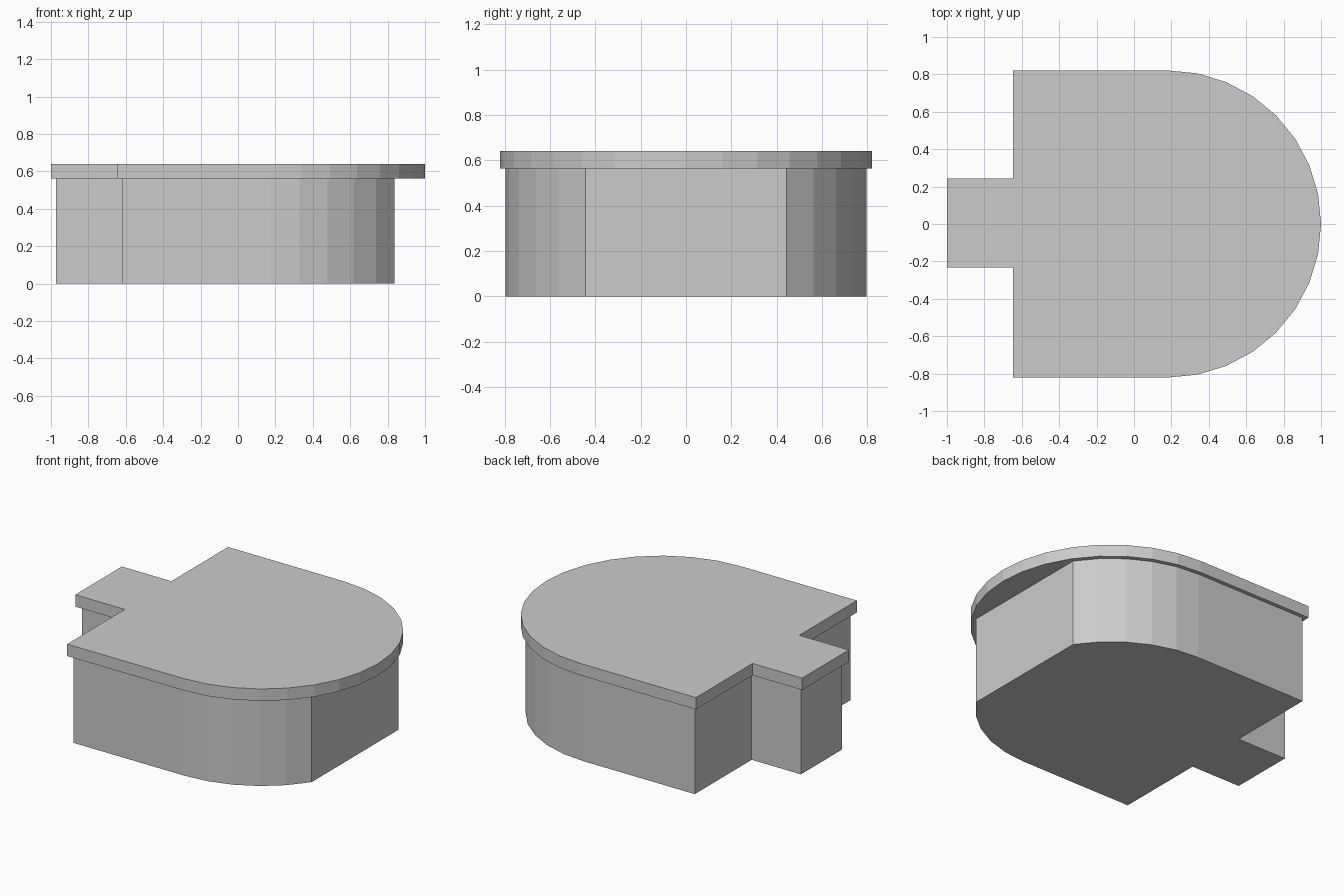
import bpy, bmesh, math

if "Cube" in bpy.data.objects:
    bpy.data.objects.remove(bpy.data.objects["Cube"])

grey = bpy.data.materials.new("light grey")
grey.diffuse_color = (0.6, 0.6, 0.6, 1)
grey.use_nodes = True
grey.node_tree.nodes["Principled BSDF"].inputs["Base Color"].default_value = grey.diffuse_color


def outline(back_x, tab_x, tab_lo, tab_hi, radius, centre_x, skip):
    """Square-backed outline with a tab on -x and a rounded +x end.
    skip = arc steps left out either side of the tip (flat nose)."""
    steps = [i for i in range(-8, 9) if abs(i) >= skip]
    arc = [(centre_x + radius * math.cos(math.radians(i * 11.25)),
            radius * math.sin(math.radians(i * 11.25))) for i in steps]
    return arc + [(back_x, radius), (back_x, tab_hi), (tab_x, tab_hi),
                  (tab_x, tab_lo), (back_x, tab_lo), (back_x, -radius)]


def slab(name, points, z0, z1):
    """Extrude an outline between two heights."""
    bm = bmesh.new()
    base = bm.faces.new([bm.verts.new((x, y, z0)) for x, y in points])
    top = bmesh.ops.extrude_face_region(bm, geom=[base], use_keep_orig=True)
    verts = [v for v in top["geom"] if isinstance(v, bmesh.types.BMVert)]
    bmesh.ops.translate(bm, verts=verts, vec=(0, 0, z1 - z0))
    bmesh.ops.recalc_face_normals(bm, faces=bm.faces)
    mesh = bpy.data.meshes.new(name)
    bm.to_mesh(mesh)
    bm.free()
    mesh.materials.append(grey)
    bpy.context.collection.objects.link(bpy.data.objects.new(name, mesh))


# Lower body with a flat nose
slab("body", outline(-0.62, -0.972, -0.205, 0.215, 0.796, 0.174, 3), 0, 0.563)
# Overhanging lid with a fully rounded end
slab("lid", outline(-0.646, -1.0, -0.233, 0.243, 0.821, 0.179, 0), 0.563, 0.64)
